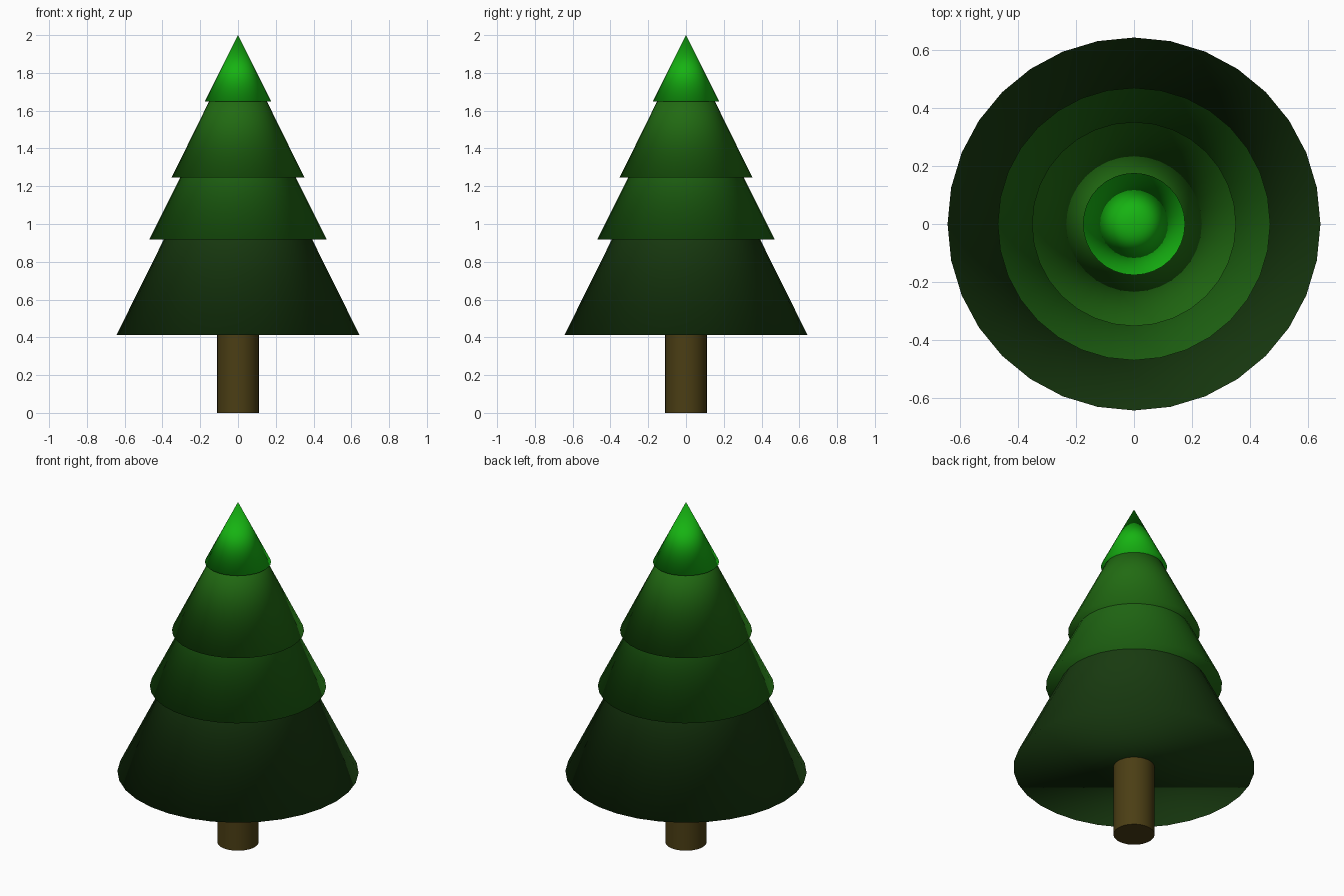
import bpy
import math

if "Cube" in bpy.data.objects:
    bpy.data.objects.remove(bpy.data.objects["Cube"])

SIDES = 32


def paint(obj, name, color):
    mat = bpy.data.materials.new(name)
    mat.diffuse_color = (*color, 1.0)
    mat.use_nodes = True
    mat.node_tree.nodes["Principled BSDF"].inputs["Base Color"].default_value = mat.diffuse_color
    obj.data.materials.append(mat)


def foliage(name, radius, z_base, z_tip, color):
    """One full cone, smooth all over; its tip hides in the tier above."""
    height = z_tip - z_base
    bpy.ops.mesh.primitive_cone_add(
        vertices=SIDES, radius1=radius, radius2=0, depth=height,
        location=(0, 0, z_base + height / 2))
    obj = bpy.context.object
    obj.name = name
    bpy.ops.object.shade_smooth()
    paint(obj, name + "_green", color)


# Trunk, ending just inside the lowest tier
trunk_top = 0.42
bpy.ops.mesh.primitive_cylinder_add(
    vertices=SIDES, radius=0.11, depth=trunk_top, location=(0, 0, trunk_top / 2))
trunk = bpy.context.object
trunk.name = "trunk"
bpy.ops.object.shade_smooth_by_angle(angle=math.radians(30))
paint(trunk, "bark", (0.07, 0.048, 0.007))

# Four overlapping tiers: name, radius, base height, tip height, colour
for tier in (
    ("lowest_branches", 0.643, 0.413, 1.71, (0.009, 0.042, 0.005)),
    ("lower_branches", 0.47, 0.917, 1.86, (0.013, 0.125, 0.006)),
    ("upper_branches", 0.352, 1.245, 1.96, (0.015, 0.145, 0.006)),
    ("top_branches", 0.176, 1.648, 2.0, (0.008, 0.45, 0.006)),
):
    foliage(*tier)
